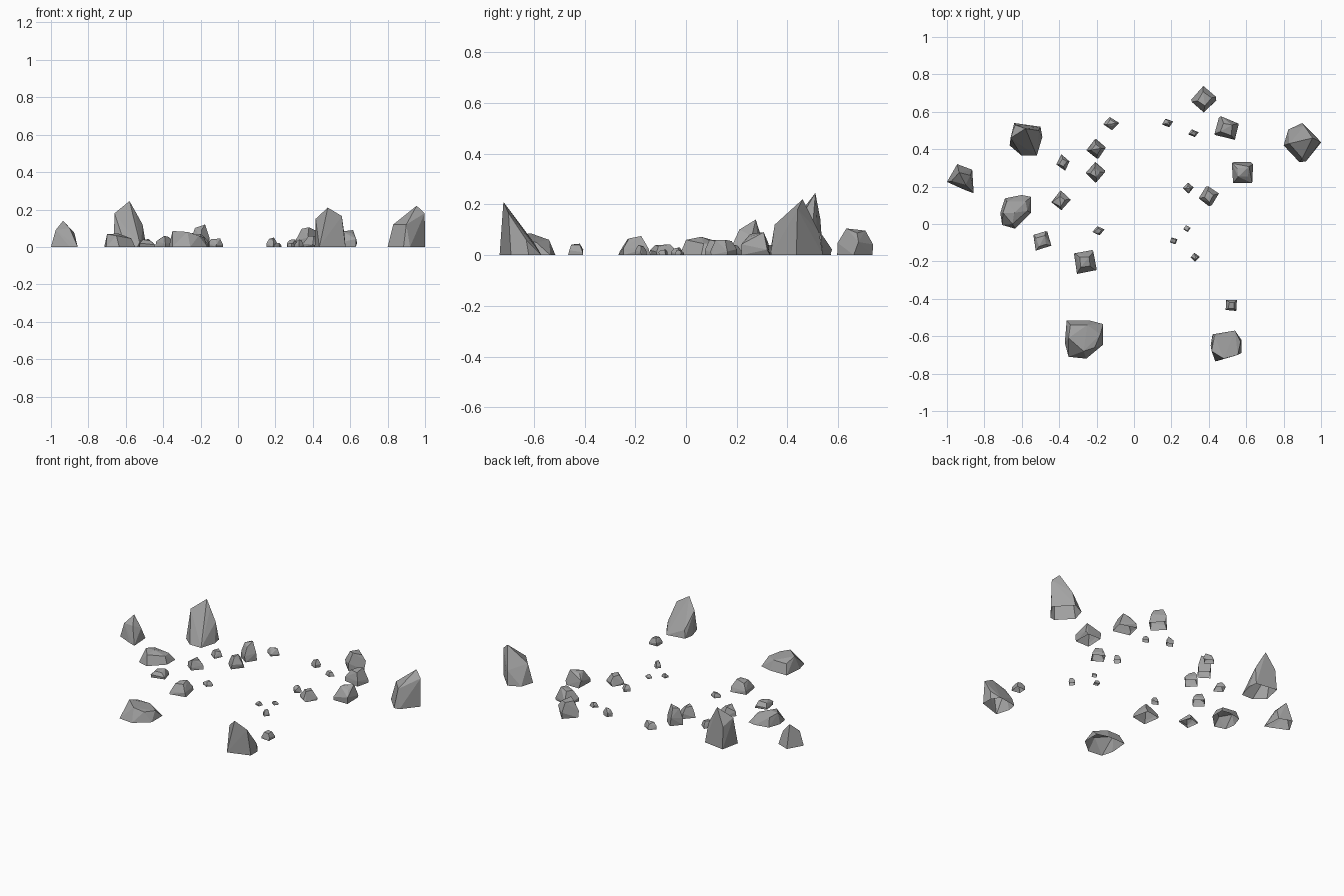
import bpy, bmesh, math, random

random.seed(4)

rock_mat = bpy.data.materials.new("dark_rock")
rock_mat.diffuse_color = (.36, .36, .36, 1)


def hull_rock(name, points):
    """Flat-faced rock, open underneath: the convex hull of a handful of points."""
    bm = bmesh.new()
    for p in points:
        bm.verts.new(p)
    res = bmesh.ops.convex_hull(bm, input=bm.verts)
    junk = {g for g in res["geom_interior"] + res["geom_unused"]
            if isinstance(g, bmesh.types.BMVert)}
    bmesh.ops.delete(bm, geom=list(junk), context='VERTS')
    bmesh.ops.recalc_face_normals(bm, faces=bm.faces)
    base = [f for f in bm.faces if all(v.co.z < .001 for v in f.verts)]
    bmesh.ops.delete(bm, geom=base, context='FACES')
    bmesh.ops.dissolve_limit(bm, angle_limit=math.radians(3),
                             verts=bm.verts, edges=bm.edges)
    mesh = bpy.data.meshes.new(name)
    bm.to_mesh(mesh)
    bm.free()
    mesh.materials.append(rock_mat)
    obj = bpy.data.objects.new(name, mesh)
    bpy.context.collection.objects.link(obj)


def boulder(name, outline, crown):
    """Large rock: ground outline plus a few raised points."""
    hull_rock(name, [(x, y, 0) for x, y in outline] + crown)


def stone(name, x, y, rx, ry, h, turn):
    """Small rock: irregular four-sided block with a chipped top, fitted to its size."""
    a0 = math.radians(turn)
    pts = []
    for sides, rad, z, jit in ((4, 1.0, 0.0, .04), (4, .97, .36, .06), (4, .52, .9, .12)):
        for i in range(sides):
            a = a0 + math.tau * i / sides + random.uniform(-.15, .15)
            r = rad + random.uniform(-jit, jit)
            dz = random.uniform(-.15, .15) if z else 0
            pts.append((r * math.cos(a), r * math.sin(a), z + dz))
    lo = [min(p[k] for p in pts) for k in range(3)]
    hi = [max(p[k] for p in pts) for k in range(3)]
    u = [[(p[k] - lo[k]) / (hi[k] - lo[k]) for k in range(3)] for p in pts]
    hull_rock(name, [(x + (2 * p[0] - 1) * rx, y + (2 * p[1] - 1) * ry, p[2] * h) for p in u])


# Large boulders
boulder("tall_back_left_boulder",
        [(-.665, .42), (-.64, .54), (-.50, .52), (-.49, .465), (-.52, .365), (-.60, .365)],
        [(-.58, .51, .245), (-.66, .46, .18), (-.635, .53, .14), (-.51, .50, .12),
         (-.55, .50, .19)])
boulder("tall_front_boulder",
        [(.41, -.65), (.42, -.59), (.54, -.57), (.575, -.62), (.575, -.69), (.435, -.735)],
        [(.48, -.72, .21), (.415, -.68, .15), (.555, -.70, .165), (.57, -.63, .06),
         (.43, -.6, .05)])
boulder("tall_right_boulder",
        [(.80, .42), (.825, .505), (.90, .54), (1.0, .435), (.92, .335), (.885, .33)],
        [(.955, .46, .22), (.90, .35, .12), (.83, .43, .12), (.998, .44, .18),
         (.91, .525, .09)])
boulder("left_boulder",
        [(-1.0, .225), (-.945, .32), (-.865, .29), (-.857, .165), (-.90, .18)],
        [(-.935, .275, .14), (-.90, .21, .10), (-.975, .23, .09), (-.875, .26, .075)])
boulder("low_left_boulder",
        [(-.715, .06), (-.69, .137), (-.60, .155), (-.55, .145), (-.55, .06),
         (-.635, -.025), (-.705, -.005)],
        [(-.70, .06, .068), (-.64, .06, .072), (-.65, .0, .06), (-.58, .12, .045),
         (-.57, .07, .045), (-.68, .12, .055)])
boulder("low_front_boulder",
        [(-.36, -.515), (-.24, -.515), (-.165, -.535), (-.165, -.645), (-.255, -.72),
         (-.35, -.71), (-.37, -.635)],
        [(-.35, -.61, .085), (-.27, -.68, .08), (-.21, -.66, .06), (-.18, -.59, .05),
         (-.34, -.54, .06), (-.25, -.54, .06)])

# Medium stones: x, y, half width, half depth, height, turn
for i, s in enumerate([
        (-.49, -.09, .048, .052, .042, 60), (-.26, -.203, .061, .064, .075, 50),
        (.58, .275, .057, .057, .09, 45), (.495, .513, .065, .063, .09, 30),
        (.373, .667, .067, .071, .105, 5), (.40, .148, .054, .053, .06, 8),
        (-.203, .402, .052, .053, .12, 8), (-.207, .276, .052, .055, .07, 5),
        (-.39, .127, .052, .053, .06, 5)]):
    stone(f"stone_{i + 1}", *s)

# Small pebbles
for i, s in enumerate([
        (.52, -.435, .03, .03, .045, 38), (.318, .485, .028, .02, .03, 15),
        (.18, .54, .029, .022, .05, 20), (.289, .192, .028, .028, .04, 5),
        (.283, -.025, .02, .018, .02, 10), (.212, -.09, .02, .018, .022, 25),
        (.326, -.178, .024, .024, .04, 5), (-.122, .537, .042, .035, .045, 10),
        (-.38, .328, .035, .043, .04, 15), (-.19, -.036, .031, .024, .03, 15)]):
    stone(f"pebble_{i + 1}", *s)
